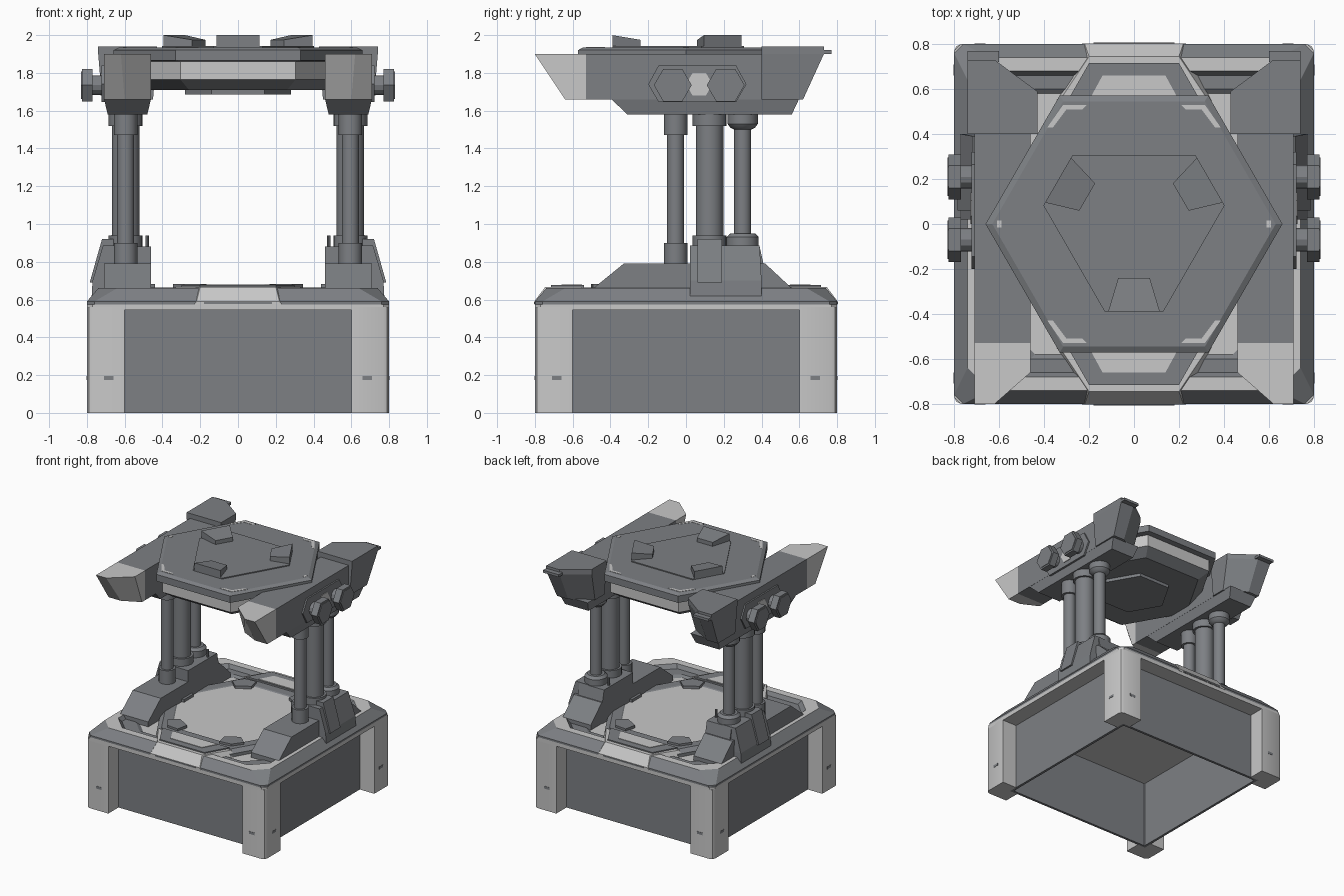
import bpy, bmesh
from math import sin, cos, pi, radians

cube = bpy.data.objects.get("Cube")
if cube:
    bpy.data.objects.remove(cube, do_unlink=True)


def material(name, rgb):
    m = bpy.data.materials.new(name)
    m.use_nodes = True
    m.diffuse_color = (*rgb, 1)
    m.node_tree.nodes["Principled BSDF"].inputs["Base Color"].default_value = (*rgb, 1)
    return m


MATS = [material("dark_grey", (0.205, 0.215, 0.23)), material("light_grey", (0.58, 0.58, 0.58))]
DARK, LIGHT = 0, 1


def loft(name, rings, mat=DARK, bands=None, caps=True, mirror="", smooth=False):
    """Skin equal-sized rings of points; bands maps a band number to a colour."""
    bm = bmesh.new()
    rows = [[bm.verts.new(p) for p in ring] for ring in rings]
    n = len(rows[0])
    for k, (a, b) in enumerate(zip(rows, rows[1:])):
        for i in range(n):
            j = (i + 1) % n
            f = bm.faces.new((a[i], a[j], b[j], b[i]))
            f.material_index = (bands or {}).get(k, mat)
    if caps:
        bm.faces.new(rows[0]).material_index = mat
        bm.faces.new(rows[-1]).material_index = (bands or {}).get(len(rows) - 1, mat)
    bmesh.ops.recalc_face_normals(bm, faces=bm.faces)
    me = bpy.data.meshes.new(name)
    bm.to_mesh(me)
    bm.free()
    for m in MATS:
        me.materials.append(m)
    ob = bpy.data.objects.new(name, me)
    bpy.context.collection.objects.link(ob)
    if mirror:
        mod = ob.modifiers.new("mirror", "MIRROR")
        mod.use_axis = ["X" in mirror, "Y" in mirror, False]
    if smooth:
        bpy.ops.object.select_all(action="DESELECT")
        ob.select_set(True)
        bpy.context.view_layer.objects.active = ob
        bpy.ops.object.shade_smooth_by_angle(angle=radians(35))
    return ob


def at_z(pts, z):
    return [(x, y, z) for x, y in pts]


def slab(name, pts, z0, z1, mat=DARK, **kw):
    return loft(name, [at_z(pts, z0), at_z(pts, z1)], mat, **kw)


def side_prism(name, pts, x0, x1, mat=DARK, x1_top=None):
    """Extrude a (y, z) profile along x and mirror it to the other side."""
    return loft(name, [[(x, y, z) for y, z in pts] for x in (x0, x1)], mat, mirror="X")


def rect(x0, x1, y0, y1):
    return [(x0, y0), (x1, y0), (x1, y1), (x0, y1)]


def ngon(r, n=6, cx=0, cy=0):
    return [(cx + r * cos(2 * pi * i / n), cy + r * sin(2 * pi * i / n)) for i in range(n)]


def octo(h, c):
    return [(h, c - h), (h, h - c), (h - c, h), (c - h, h),
            (-h, h - c), (-h, c - h), (c - h, -h), (h - c, -h)]


def turned(pts, a):
    return [(x * cos(a) - y * sin(a), x * sin(a) + y * cos(a)) for x, y in pts]


# Base: hollow panel box, corner posts, rim
loft("base_panels", [at_z(octo(h, 0.005), z) for h, z in
                     ((0.65, 0.55), (0.65, 0), (0.67, 0), (0.67, 0.55))], caps=False)
post = [(0.8, 0.6), (0.8, 0.77), (0.79, 0.79), (0.77, 0.8), (0.6, 0.8),
        (0.6, 0.67), (0.67, 0.67), (0.67, 0.6)]
slab("corner_posts", post, 0, 0.56, LIGHT, mirror="XY", smooth=True)
slab("post_slots_front", rect(0.66, 0.71, 0.795, 0.802), 0.175, 0.195, mirror="XY")
slab("post_slots_side", rect(0.795, 0.802, 0.66, 0.71), 0.175, 0.195, mirror="XY")
slab("base_light_band", octo(0.8, 0.03), 0.545, 0.575, LIGHT)
loft("base_rim", [at_z(octo(h, c), z) for h, c, z in
                  ((0.8, 0.04, 0.575), (0.8, 0.04, 0.59), (0.74, 0.1, 0.66), (0.68, 0.12, 0.66),
                   (0.66, 0.12, 0.63), (0.6, 0.14, 0.63), (0.58, 0.14, 0.615))],
     bands={2: LIGHT, 6: LIGHT})


# Raised docks at the front and back of the rim
def trapezoid(w0, y0, w1, y1):
    return [(-w0, y0), (w0, y0), (w1, y1), (-w1, y1)]


loft("rim_dock", [at_z(trapezoid(0.23, 0.803, 0.36, 0.55), 0.575),
                  at_z(trapezoid(0.22, 0.803, 0.35, 0.55), 0.59),
                  at_z(trapezoid(0.2, 0.745, 0.33, 0.55), 0.667)], LIGHT, mirror="Y")
slab("dock_frame", trapezoid(0.2, 0.715, 0.3, 0.54), 0.66, 0.676, mirror="Y")
slab("dock_inlay", trapezoid(0.14, 0.66, 0.2, 0.55), 0.67, 0.68, LIGHT, mirror="Y")
slab("dock_slot", rect(-0.18, 0.18, 0.795, 0.806), 0.577, 0.588, mirror="Y")

# Hexagonal print bed
loft("bed", [at_z(ngon(r), z) for r, z in
             ((0.66, 0.6), (0.66, 0.64), (0.62, 0.665), (0.54, 0.665), (0.53, 0.66))],
     bands={4: LIGHT})
for i in range(6):
    clip = [(0.44, -0.06), (0.53, -0.09), (0.57, 0), (0.53, 0.09), (0.44, 0.06)]
    slab("bed_clip", turned(clip, i * pi / 3), 0.655, 0.682)

# Leg housings
side_prism("leg_foot", [(-0.49, 0.62), (-0.49, 0.66), (-0.33, 0.79), (0.42, 0.79), (0.56, 0.66),
                        (0.56, 0.62)], 0.46, 0.71)
side_prism("leg_platform", [(0.02, 0.6), (0.02, 0.88), (0.39, 0.88), (0.41, 0.79), (0.41, 0.6)],
           0.46, 0.68)
loft("leg_side_cover", [at_z(rect(0.6, 0.775, 0.02, 0.4), 0.61),
                        at_z(rect(0.6, 0.77, 0.02, 0.4), 0.7),
                        at_z(rect(0.6, 0.715, 0.02, 0.39), 0.885)], mirror="X")
loft("leg_side_rib", [at_z(rect(0.66, 0.785, 0.06, 0.19), 0.69),
                      at_z(rect(0.66, 0.72, 0.06, 0.19), 0.92)], mirror="X")
slab("leg_pin", ngon(0.01, 8, 0.48, 0.3), 0.87, 0.94, mirror="X")


# Columns as turned profiles: pairs of radius and height
def column(name, y, profile):
    loft(name, [at_z(ngon(r, 20, 0.595, y), z) for r, z in profile], mirror="X", smooth=True)


column("front_column", -0.055, [(0.062, 0.77), (0.062, 0.9), (0.045, 0.9), (0.045, 1.47),
                                (0.062, 1.47), (0.062, 1.6)])
column("middle_column", 0.125, [(0.09, 0.86), (0.09, 0.94), (0.073, 0.94), (0.073, 1.52),
                                (0.09, 1.52), (0.09, 1.6)])
column("rear_column", 0.3, [(0.085, 0.86), (0.085, 0.93), (0.065, 0.95), (0.045, 0.95),
                            (0.045, 1.5), (0.065, 1.51), (0.08, 1.53), (0.08, 1.6)])

# Upper arms
slab("arm_beam", rect(0.46, 0.71, -0.53, 0.45), 1.66, 1.9, mirror="X")
loft("arm_tip", [at_z([(0.46, -0.53), (0.46, -0.57), (0.6, -0.64), (0.71, -0.64), (0.71, -0.53)], 1.66),
                 at_z([(0.46, -0.53), (0.46, -0.66), (0.62, -0.8), (0.71, -0.8), (0.71, -0.53)], 1.9)],
     LIGHT, mirror="X")
heel = [(0.43, 0.4), (0.74, 0.4), (0.74, 0.73), (0.62, 0.73), (0.43, 0.59)]
loft("arm_heel", [at_z([(0.45, 0.4), (0.72, 0.4), (0.72, 0.62), (0.62, 0.62), (0.45, 0.52)], 1.66),
                  at_z(heel, 1.9), at_z(heel, 1.94)], mirror="X")
slab("heel_fin", rect(0.6, 0.74, 0.72, 0.77), 1.9, 1.92, mirror="X")
loft("arm_keel", [at_z(rect(0.48, 0.69, -0.31, 0.56), 1.58),
                  at_z(rect(0.46, 0.71, -0.4, 0.6), 1.665)], mirror="X")

# Hexagonal knobs on the outer side of each arm
side_prism("knob_plate", [(-0.2, 1.74), (-0.145, 1.645), (0.265, 1.645), (0.32, 1.74),
                          (0.265, 1.84), (-0.145, 1.84)], 0.7, 0.722)
side_prism("knob_plate_inlay", ngon(0.07, 6, 0.07, 1.74), 0.718, 0.727, LIGHT)
for y in (-0.07, 0.21):
    side_prism("knob_shaft", ngon(0.052, 12, y, 1.735), 0.7, 0.78)
    side_prism("knob", ngon(0.1, 6, y, 1.735), 0.77, 0.825)
    side_prism("knob_face", ngon(0.085, 6, y, 1.735), 0.82, 0.83)

# Hexagonal head
loft("head", [at_z(ngon(r), z) for r, z in
              ((0.52, 1.71), (0.61, 1.765), (0.61, 1.86), (0.66, 1.865), (0.66, 1.92), (0.63, 1.935))],
     bands={1: LIGHT})
slab("head_underplate", ngon(0.28), 1.685, 1.72)
for sx in (1, -1):
    for sy in (1, -1):
        chevron = [(0.36, 0.43), (0.385, 0.43), (0.315, 0.53), (0.21, 0.53), (0.23, 0.51), (0.3, 0.51)]
        slab("head_accent", [(sx * x, sy * y) for x, y in chevron], 1.93, 1.937, LIGHT)
slab("head_corner_mark", rect(0.59, 0.61, -0.015, 0.015), 1.93, 1.937, LIGHT, mirror="X")

# Three-sided top plate with clamps
turns = [i * 2 * pi / 3 for i in range(3)]
plate = [p for a in turns for p in turned([(-0.13, -0.39), (0.13, -0.39)], a)]
slab("top_plate", plate, 1.93, 1.943)
for a in turns:
    low = turned([(-0.115, -0.39), (0.115, -0.39), (0.07, -0.24), (-0.07, -0.24)], a)
    heights = (2.0, 2.0, 1.975, 1.975)
    loft("top_clamp", [at_z(low, 1.935), [(x, y, z) for (x, y), z in zip(low, heights)]])
